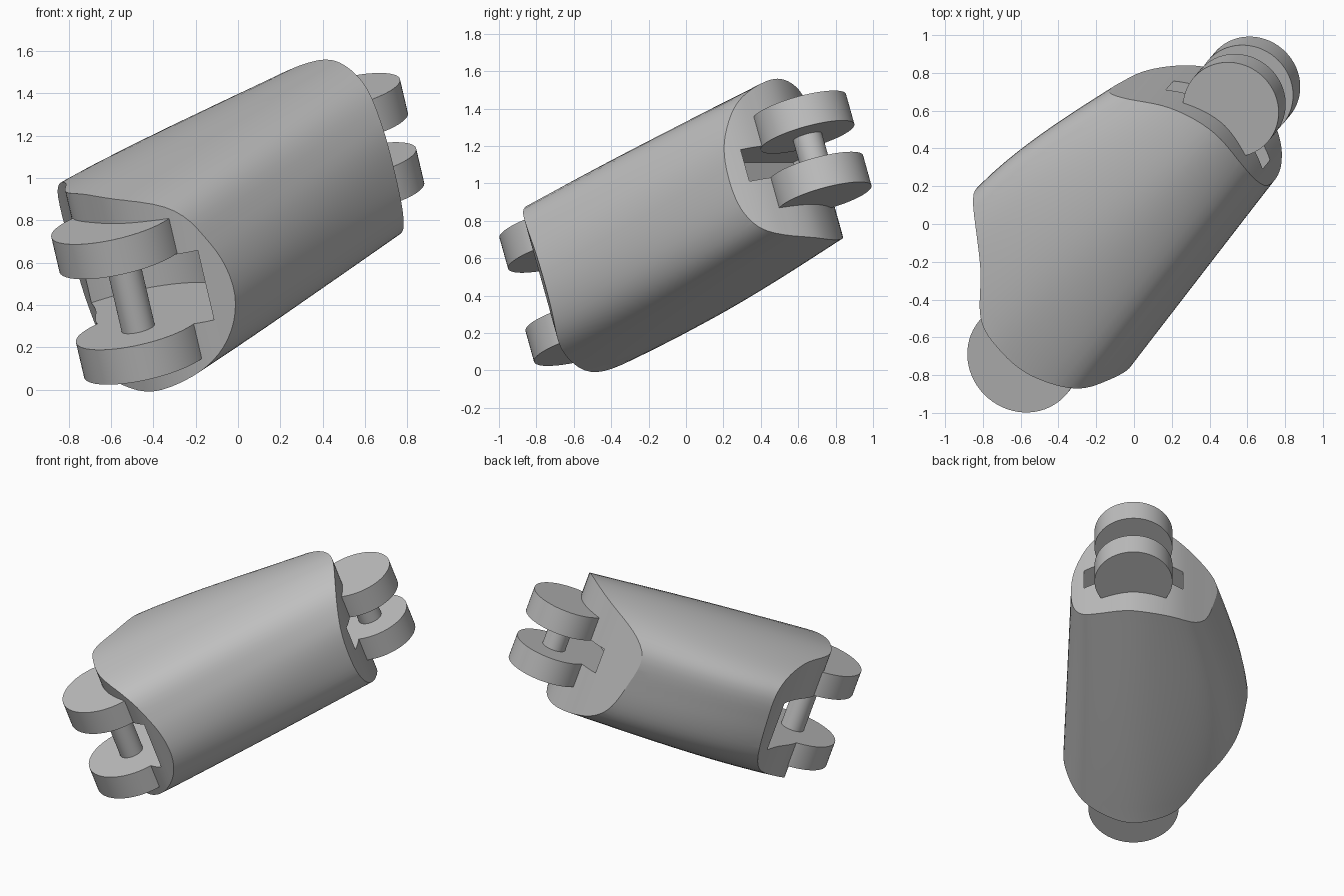
import bpy, bmesh, math
from mathutils import Matrix, Vector

cube = bpy.data.objects.get("Cube")
if cube:
    bpy.data.objects.remove(cube, do_unlink=True)

# Limb frame: x runs along the limb, y to its side, z along the hinge pins
FRAME = (Matrix.Translation((-0.509, -0.612, 0.451))
         @ Matrix.Rotation(math.radians(50), 4, 'Z')
         @ Matrix.Rotation(math.radians(-20), 4, 'Y'))

grey = bpy.data.materials.new("plain grey")
grey.use_nodes = True
colour = (0.52, 0.52, 0.52, 1)
grey.diffuse_color = colour
grey.node_tree.nodes["Principled BSDF"].inputs["Base Color"].default_value = colour


def spline(points, steps, closed):
    """Smooth curve through a few points."""
    pts = [Vector(p) for p in points]
    n = len(pts)
    out = []
    for i in range(n if closed else n - 1):
        if closed:
            p = [pts[(i + k) % n] for k in (-1, 0, 1, 2)]
        else:
            p = [pts[min(max(i + k, 0), n - 1)] for k in (-1, 0, 1, 2)]
        for s in range(steps):
            t = s / steps
            out.append(0.5 * (2 * p[1] + (p[2] - p[0]) * t
                              + (2 * p[0] - 5 * p[1] + 4 * p[2] - p[3]) * t ** 2
                              + (3 * p[1] - p[0] - 3 * p[2] + p[3]) * t ** 3))
    if not closed:
        out.append(pts[-1])
    return out


def loft(name, rings):
    """Closed skin over a list of equal rings."""
    bm = bmesh.new()
    rows = [[bm.verts.new(p) for p in ring] for ring in rings]
    n = len(rows[0])
    for lower, upper in zip(rows, rows[1:]):
        for i in range(n):
            j = (i + 1) % n
            bm.faces.new((lower[i], lower[j], upper[j], upper[i]))
    bm.faces.new(rows[0])
    bm.faces.new(rows[-1])
    bmesh.ops.recalc_face_normals(bm, faces=bm.faces)
    mesh = bpy.data.meshes.new(name)
    bm.to_mesh(mesh)
    bm.free()
    mesh.materials.append(grey)
    obj = bpy.data.objects.new(name, mesh)
    bpy.context.collection.objects.link(obj)
    obj.matrix_world = FRAME
    return obj


def cylinder(name, x, y, z0, z1, rx, ry):
    ring = [(x + rx * math.cos(a), y + ry * math.sin(a))
            for a in (math.tau * i / 64 for i in range(64))]
    return loft(name, [[(px, py, z) for px, py in ring] for z in (z0, z1)])


def cut(obj, cutter, operation):
    """Apply a boolean and drop the cutter."""
    cutter.hide_render = True
    mod = obj.modifiers.new("cut", 'BOOLEAN')
    mod.operation, mod.object, mod.solver = operation, cutter, 'EXACT'
    bpy.context.view_layer.update()
    graph = bpy.context.evaluated_depsgraph_get()
    mesh = bpy.data.meshes.new_from_object(obj.evaluated_get(graph))
    obj.modifiers.clear()
    obj.data = mesh
    bpy.data.objects.remove(cutter, do_unlink=True)


def smooth(obj):
    bpy.ops.object.select_all(action='DESELECT')
    obj.select_set(True)
    bpy.context.view_layer.objects.active = obj
    bpy.ops.object.shade_smooth_by_angle(angle=math.radians(32))


# Shell: cross-sections blended from the wide front to the narrow back
front = spline([(-.475, -.09), (-.39, -.32), (-.2, -.44), (.08, -.48), (.45, -.37), (.63, -.2),
                (.71, .1), (.7, .34), (.44, .455), (.11, .5), (-.29, .415), (-.43, .19)], 6, True)
back = spline([(-.41, .08), (-.39, -.15), (-.28, -.29), (.03, -.36), (.27, -.32), (.39, -.21),
               (.44, .02), (.45, .3), (.3, .47), (0, .55), (-.25, .47), (-.375, .29)], 6, True)
rings = []
for i in range(25):
    x = -0.15 + 2.1 * i / 24
    t = x / 1.75
    arch = math.sin(math.pi * min(max(t, 0), 1) ** 0.85)
    ring = []
    for a, b in zip(front, back):
        p = a.lerp(b, t)
        ring.append((x, p.x + 0.2 * arch * max(p.x, 0), p.y * (1 + 0.02 * arch)))
    rings.append(ring)
shell = loft("limb_shell", rings)

# Curved ends of the shell, as an outline seen along the pins
front_end = spline([(.32, -.6), (.2, -.47), (.07, -.32), (-.01, -.08), (0, .13), (.06, .3),
                    (.25, .46), (.38, .6), (.5, .75), (.58, .85)], 8, False)
back_end = spline([(1.3, .7), (1.48, .49), (1.66, .25), (1.73, 0), (1.67, -.23), (1.57, -.4),
                   (1.4, -.6)], 8, False)
outline = front_end + back_end
cut(shell, loft("end_cutter", [[(p.x, p.y, z) for p in outline] for z in (-1, 1)]), 'INTERSECT')

# Hinge recesses: rounded at the front, a flat slot at the back
cut(shell, cylinder("front_recess", .1, .12, -.17, .18, .53, .5), 'DIFFERENCE')
slot = [(1.42, -.33), (2.2, -.33), (2.2, .33), (1.42, .33)]
cut(shell, loft("back_slot", [[(x, y, z) for x, y in slot] for z in (.007, .187)]), 'DIFFERENCE')
smooth(shell)

# Hinges: two discs on a pin at each end, given as disc heights and radius
for end, x, upper, lower, radius in (("front", 0, (.185, .36), (-.345, -.17), .302),
                                     ("back", 1.82, (.185, .355), (-.165, .007), .26)):
    smooth(cylinder(end + "_upper_disc", x, 0, *upper, radius, radius))
    smooth(cylinder(end + "_lower_disc", x, 0, *lower, radius, radius))
    smooth(cylinder(end + "_pin", x, 0, lower[1] - .02, upper[0] + .02, .08, .08))
